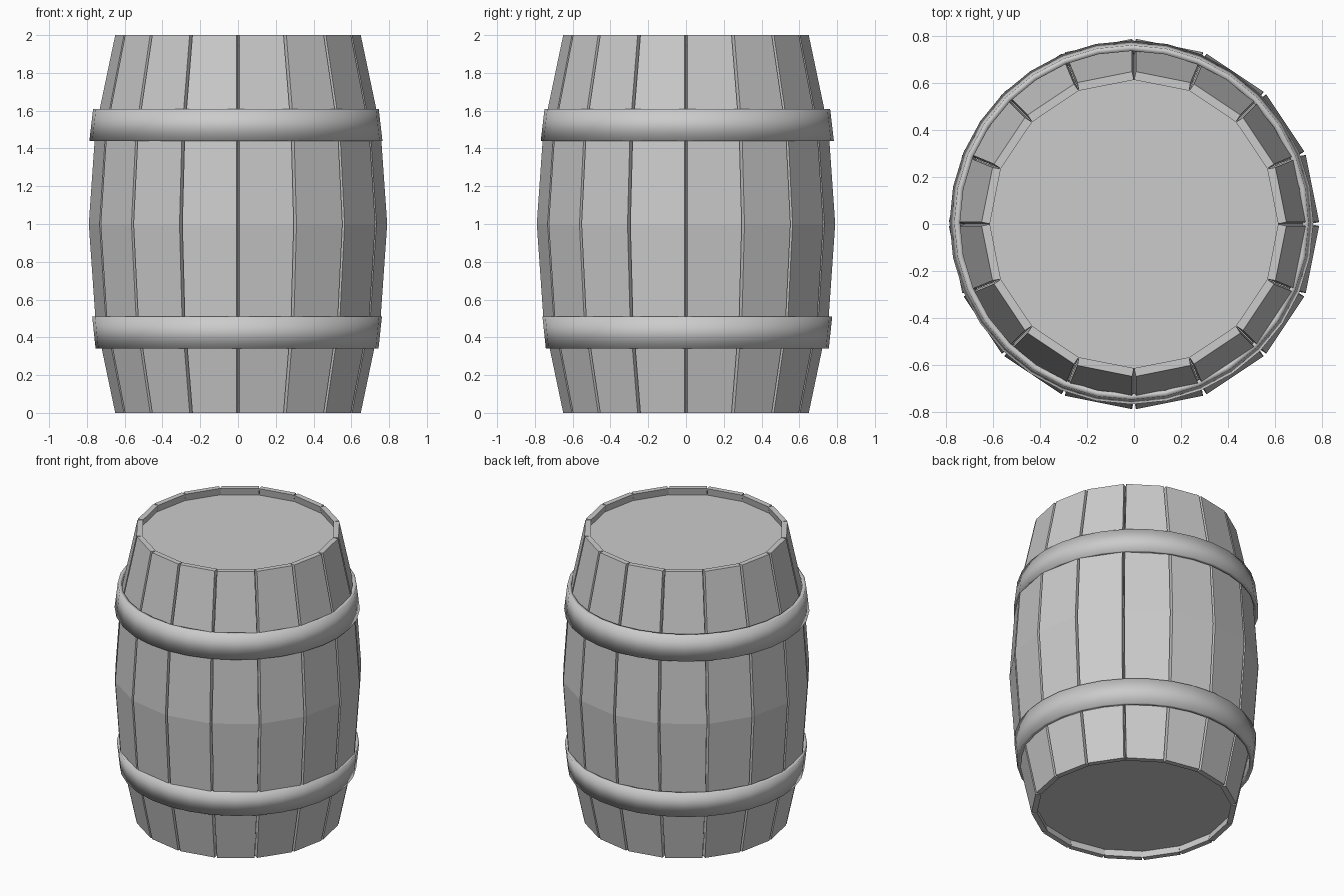
import bpy, bmesh, math
from mathutils import Vector

cube = bpy.data.objects.get("Cube")
if cube:
    bpy.data.objects.remove(cube, do_unlink=True)

STAVES = 16
PROFILE = [(0, 0.65), (0.5, 0.755), (1, 0.79), (1.5, 0.755), (2, 0.65)]  # height, radius
THICK = 0.035
GAP = 0.008

grey = bpy.data.materials.new("plain_grey")
grey.use_nodes = True
grey.diffuse_color = (0.6, 0.6, 0.6, 1)
grey.node_tree.nodes["Principled BSDF"].inputs["Base Color"].default_value = (0.6, 0.6, 0.6, 1)


def polar(r, a, z):
    return Vector((r * math.cos(a), r * math.sin(a), z))


def finish(bm, name, smooth=False):
    bmesh.ops.recalc_face_normals(bm, faces=bm.faces)
    for f in bm.faces:
        f.smooth = smooth
    mesh = bpy.data.meshes.new(name)
    bm.to_mesh(mesh)
    bm.free()
    mesh.materials.append(grey)
    obj = bpy.data.objects.new(name, mesh)
    bpy.context.collection.objects.link(obj)
    return obj


def bridge(bm, a, b):
    """Join two loops of equal length with quads."""
    n = len(a)
    for i in range(n):
        j = (i + 1) % n
        bm.faces.new((a[i], a[j], b[j], b[i]))


# Bowed staves with tapered grooves between them
half = math.pi / STAVES
for k in range(STAVES):
    mid = (2 * k + 1) * half
    bm = bmesh.new()
    loops = []
    for z, r in PROFILE:
        w = half - GAP / r
        ri = r - THICK
        wi = half - 0.001
        corners = [(r, -w), (r, w), (ri, wi), (ri, -wi)]
        loops.append([bm.verts.new(polar(rr, mid + a, z)) for rr, a in corners])
    for lo, hi in zip(loops, loops[1:]):
        bridge(bm, lo, hi)
    bm.faces.new(loops[0])
    bm.faces.new(loops[-1])
    finish(bm, f"stave_{k + 1}")


# Recessed heads
def head(name, z):
    bm = bmesh.new()
    bmesh.ops.create_cone(bm, cap_ends=True, segments=STAVES,
                          radius1=0.632, radius2=0.632, depth=0.03)
    bmesh.ops.translate(bm, verts=bm.verts, vec=(0, 0, z))
    finish(bm, name)


head("top_head", 1.935)
head("bottom_head", 0.065)


# Slanted hoops, softly shaded and a little off centre
def hoop(name, z0, r0, z1, r1, offset):
    bm = bmesh.new()
    section = [(r0, z0), (r1, z1), (r1 - 0.025, z1), (r0 - 0.025, z0)]
    n = 32
    loops = [[bm.verts.new(polar(r, 2 * math.pi * i / n, z)) for r, z in section]
             for i in range(n)]
    for i in range(n):
        bridge(bm, loops[i], loops[(i + 1) % n])
    finish(bm, name, smooth=True).location = offset


hoop("upper_hoop", 1.44, 0.776, 1.61, 0.756, (-0.011, 0.007, 0))
hoop("lower_hoop", 0.34, 0.749, 0.51, 0.767, (-0.005, 0.007, 0))
